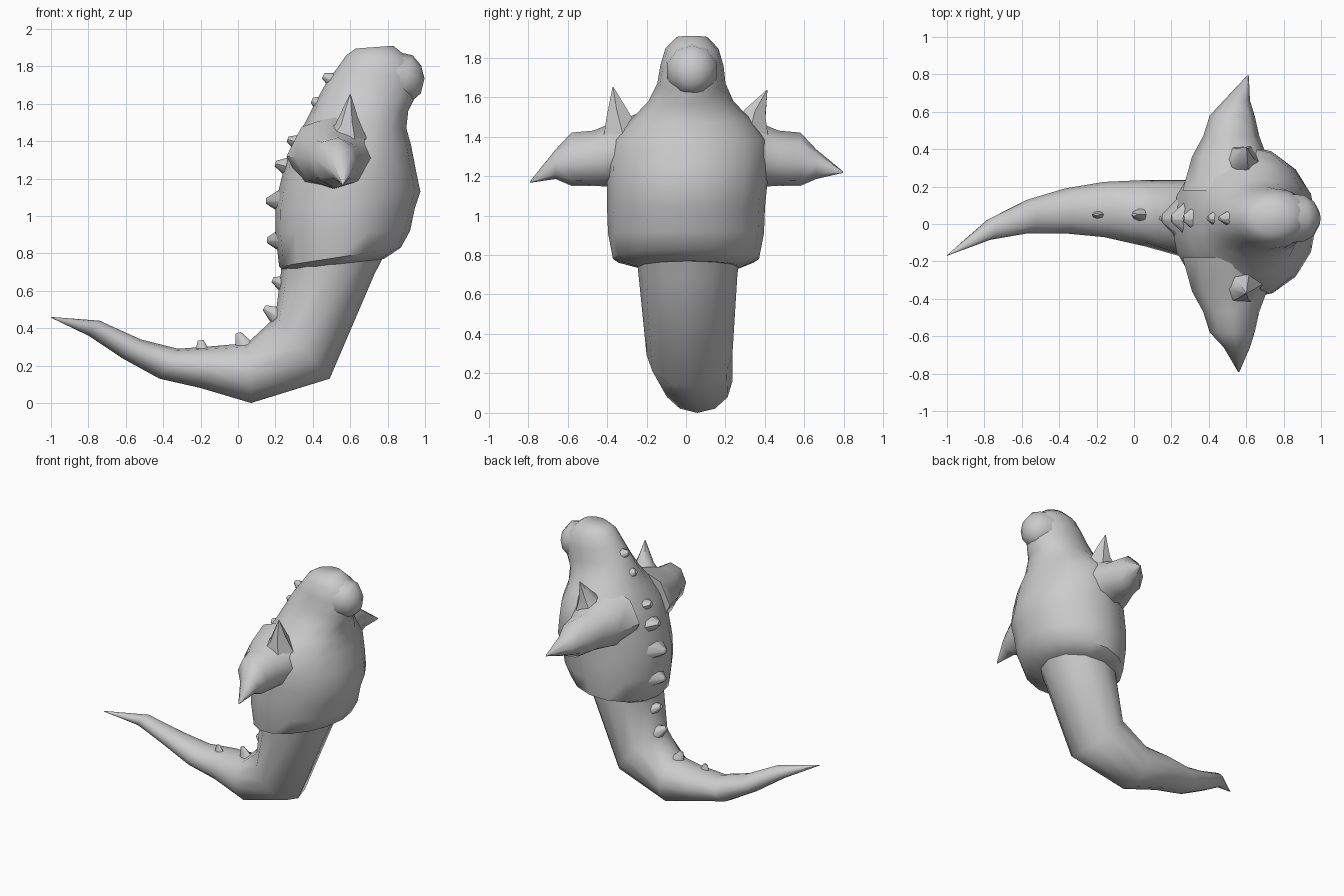
import bpy, bmesh, math
from mathutils import Vector

skin = bpy.data.materials.new("grey skin")
skin.diffuse_color = (0.6, 0.6, 0.6, 1)


def finish(name, bm, angle=50):
    bmesh.ops.remove_doubles(bm, verts=bm.verts, dist=0.0005)
    bmesh.ops.recalc_face_normals(bm, faces=bm.faces)
    me = bpy.data.meshes.new(name)
    bm.to_mesh(me)
    bm.free()
    ob = bpy.data.objects.new(name, me)
    bpy.context.collection.objects.link(ob)
    me.materials.append(skin)
    bpy.ops.object.select_all(action='DESELECT')
    ob.select_set(True)
    bpy.context.view_layer.objects.active = ob
    bpy.ops.object.shade_smooth_by_angle(angle=math.radians(angle))
    return ob


def loft(name, rings, sides=12, angle=50):
    """Each ring is (centre, half axis u, half axis v)."""
    bm = bmesh.new()
    loops = []
    for c, u, v in rings:
        loops.append([bm.verts.new(Vector(c) + Vector(u) * math.cos(a) + Vector(v) * math.sin(a))
                      for a in (2 * math.pi * i / sides for i in range(sides))])
    for p, q in zip(loops, loops[1:]):
        for i in range(sides):
            j = (i + 1) % sides
            bm.faces.new((p[i], p[j], q[j], q[i]))
    bm.faces.new(loops[0][::-1])
    bm.faces.new(loops[-1])
    return finish(name, bm, angle)


def body_ring(xa, za, xb, zb, y0, y1):
    """Ring from a back point to a belly point, between two y limits."""
    return (((xa + xb) / 2, (y0 + y1) / 2, (za + zb) / 2),
            ((xb - xa) / 2, 0, (zb - za) / 2), (0, (y1 - y0) / 2, 0))


# tail curling up into the lower body
loft("tail", [body_ring(*r) for r in (
    (-1.0, .46, -.998, .455, -.17, -.165),
    (-.74, .44, -.80, .36, -.085, .03),
    (-.52, .34, -.62, .24, -.05, .13),
    (-.32, .29, -.42, .13, -.05, .19),
    (-.12, .305, -.20, .08, -.07, .225),
    (.05, .32, .07, 0, -.12, .235),
    (.20, .46, .49, .13, -.20, .235),
    (.23, .70, .73, .69, -.24, .26),
    (.24, .85, .84, .90, -.26, .28))])

# torso, neck and head
loft("torso_and_head", [body_ring(*r) for r in (
    (.24, .71, .78, .77, -.24, .28),
    (.22, .73, .87, .83, -.37, .37),
    (.20, .90, .92, .92, -.395, .395),
    (.20, 1.04, .945, 1.04, -.40, .40),
    (.22, 1.15, .975, 1.13, -.40, .41),
    (.25, 1.27, .95, 1.25, -.40, .42),
    (.29, 1.39, .925, 1.38, -.37, .41),
    (.36, 1.50, .90, 1.47, -.28, .33),
    (.41, 1.60, .91, 1.56, -.19, .24),
    (.47, 1.71, .945, 1.63, -.145, .20),
    (.53, 1.79, .955, 1.73, -.13, .19),
    (.58, 1.86, .93, 1.83, -.105, .165),
    (.63, 1.895, .83, 1.91, -.05, .11))], 16)

# blunt muzzle
loft("muzzle", [((x, .03, z), (.25 * r, 0, r), (0, r, 0)) for x, z, r in (
    (.80, 1.74, .14), (.90, 1.73, .13), (.955, 1.71, .095), (.987, 1.695, .04))], 10)

# arms ending in claws, with a spike on each shoulder
for side, label, tip, spike in ((1, "left", (.61, .795, 1.22), (.60, .41, 1.635)),
                                (-1, "right", (.56, -.79, 1.17), (.60, -.37, 1.65))):
    rings = [((.53, side * .18, 1.32), (.27, 0, 0), (0, 0, .22)),
             ((.51, side * .36, 1.31), (.20, 0, 0), (0, 0, .165)),
             ((.52, side * .47, 1.29), (.15, 0, -.02), (.01, 0, .14)),
             ((.525, side * .58, 1.285), (.12, 0, -.02), (.01, 0, .135)),
             ((.55, side * .66, 1.26), (.07, 0, 0), (0, 0, .075)),
             (tip, (.004, 0, 0), (0, 0, .004))]
    loft(label + "_arm", rings, 8)
    loft(label + "_shoulder_spike", [
        ((.56, side * .32, 1.41), (.13, 0, 0), (0, .11, 0)),
        ((.58, side * .35, 1.51), (.06, 0, .02), (0, .06, -.02 * side)),
        (spike, (.003, 0, 0), (0, .003, 0))], 6)

# row of wedge shaped ridges down the back: tip, root, half height, half width
ridges = (((-.20, .335), (-.18, .20), .07, .05), ((0, .375), (.06, .24), .08, .06),
          ((.14, .51), (.28, .42), .09, .09), ((.185, .66), (.33, .60), .09, .12),
          ((.155, .87), (.30, .87), .11, .17), ((.15, 1.08), (.30, 1.08), .11, .18),
          ((.20, 1.28), (.36, 1.24), .11, .17), ((.265, 1.41), (.42, 1.36), .10, .15),
          ((.395, 1.62), (.52, 1.56), .10, .11), ((.455, 1.75), (.58, 1.69), .08, .09))
for n, (tip, root, h, w) in enumerate(ridges):
    d = (Vector(tip) - Vector(root)).normalized()
    y = .05 if n < 2 else .03
    loft("back_ridge_%d" % (n + 1), [
        ((root[0], y, root[1]), (-d.y * h, 0, d.x * h), (0, w, 0)),
        ((tip[0], y, tip[1]), (-d.y * .015, 0, d.x * .015), (0, w * .12, 0))], 8)
